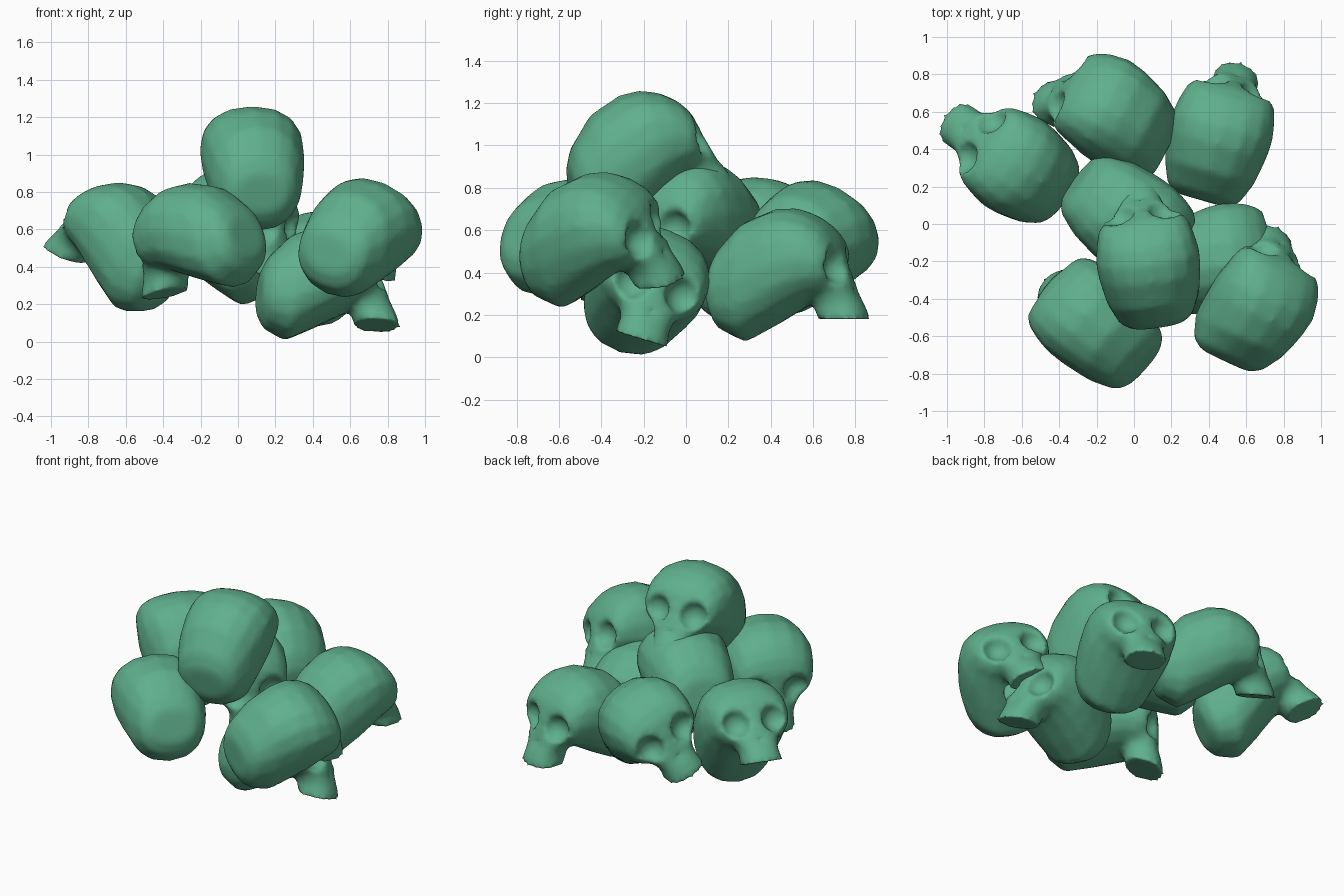
import bpy, bmesh, math
from mathutils import Matrix, Vector

cube = bpy.data.objects.get("Cube")
if cube:
    bpy.data.objects.remove(cube, do_unlink=True)

green = bpy.data.materials.new("jade_green")
green.use_nodes = True
COLOUR = (0.115, 0.43, 0.265, 1)
green.diffuse_color = COLOUR
green.node_tree.nodes["Principled BSDF"].inputs["Base Color"].default_value = COLOUR


def loft(bm, stations, place, sides=16, power=0.87):
    """Skin squarish oval rings; each station is (position, low, high, half width)."""
    rings = []
    for pos, low, high, half in stations:
        ring = []
        for i in range(sides):
            a = math.tau * i / sides
            c, s = math.cos(a), math.sin(a)
            across = half * math.copysign(abs(c) ** power, c)
            along = (low + high) / 2 + (high - low) / 2 * math.copysign(abs(s) ** power, s)
            ring.append(bm.verts.new(place(across, pos, along)))
        rings.append(ring)
    faces = [bm.faces.new((r[i], r[(i + 1) % sides], q[(i + 1) % sides], q[i]))
             for r, q in zip(rings, rings[1:]) for i in range(sides)]
    faces += [bm.faces.new(rings[0][::-1]), bm.faces.new(rings[-1])]
    bmesh.ops.recalc_face_normals(bm, faces=faces)


def make_object(name, bm):
    mesh = bpy.data.meshes.new(name)
    bm.to_mesh(mesh)
    bm.free()
    ob = bpy.data.objects.new(name, mesh)
    bpy.context.collection.objects.link(ob)
    return ob


# Braincase, from back to brow
body = bmesh.new()
loft(body, [(-0.31, -0.21, 0.0, 0.14), (-0.27, -0.29, 0.09, 0.20),
            (-0.15, -0.35, 0.22, 0.25), (0.0, -0.27, 0.28, 0.275),
            (0.10, -0.21, 0.285, 0.28), (0.19, -0.16, 0.255, 0.265),
            (0.26, -0.14, 0.205, 0.245), (0.31, -0.10, 0.14, 0.21)],
     lambda across, pos, along: (across, pos, along))
# Cheeks, muzzle and upper jaw, from top to bottom
loft(body, [(0.15, 0.10, 0.31, 0.20), (0.05, 0.12, 0.345, 0.215),
            (-0.04, 0.14, 0.37, 0.20), (-0.11, 0.16, 0.395, 0.14),
            (-0.17, 0.19, 0.43, 0.12), (-0.24, 0.21, 0.46, 0.13)],
     lambda across, pos, along: (across, along, pos))
blank = make_object("skull_blank", body)

# Eye sockets and nose hollow
holes = bmesh.new()
for side in (-1, 1):
    bmesh.ops.create_icosphere(holes, subdivisions=2, radius=0.095,
                               matrix=Matrix.Translation((side * 0.13, 0.355, 0.015)))
bmesh.ops.create_icosphere(holes, subdivisions=2, radius=0.03,
                           matrix=Matrix.Translation((0, 0.405, -0.1)))
cutter = make_object("socket_cutter", holes)
cutter.hide_render = True


def remesh(size):
    mod = blank.modifiers.new("remesh", 'REMESH')
    mod.mode = 'VOXEL'
    mod.voxel_size = size


remesh(0.02)
cut = blank.modifiers.new("sockets", 'BOOLEAN')
cut.operation = 'DIFFERENCE'
cut.solver = 'EXACT'
cut.object = cutter
remesh(0.02)
soften = blank.modifiers.new("soften", 'SMOOTH')
soften.factor = 0.5
soften.iterations = 3

bpy.context.view_layer.update()
skull_mesh = bpy.data.meshes.new_from_object(
    blank.evaluated_get(bpy.context.evaluated_depsgraph_get()))
skull_mesh.name = "skull"
skull_mesh.materials.clear()
skull_mesh.materials.append(green)
for poly in skull_mesh.polygons:
    poly.use_smooth = True
    poly.material_index = 0
for helper in (blank, cutter):
    bpy.data.objects.remove(helper, do_unlink=True)

# The pile: name, centre, facing direction, up hint
PILE = [
    ("top_skull", (0.085, -0.26, 0.96), (-0.14, 1, 0.22), (0, 0, 1)),
    ("front_right_skull", (-0.2, -0.54, 0.58), (-0.72, 0.63, -0.28), (0, 0, 1)),
    ("front_left_skull", (0.65, -0.47, 0.58), (0.42, 0.88, 0.03), (0.38, -0.1, 1)),
    ("bottom_skull", (0.42, -0.19, 0.34), (1, 0.15, -0.07), (0, 0.3, 1)),
    ("middle_skull", (-0.04, 0.04, 0.67), (0.78, -0.6, -0.22), (0, 0, 1)),
    ("back_skull", (-0.08, 0.57, 0.54), (-0.85, 0.45, 0.03), (0.35, 0.35, 1)),
    ("back_left_skull", (0.445, 0.425, 0.42), (0.29, 1, 0), (0, 0, 1)),
    ("right_skull", (-0.59, 0.29, 0.54), (-0.8, 0.55, 0.47), (0, 0, 1)),
]
for name, centre, facing, up in PILE:
    y = Vector(facing).normalized()
    x = y.cross(Vector(up)).normalized()
    turn = Matrix((x, y, x.cross(y))).transposed().to_4x4()
    skull = bpy.data.objects.new(name, skull_mesh)
    skull.matrix_world = Matrix.Translation(centre) @ turn
    bpy.context.collection.objects.link(skull)
